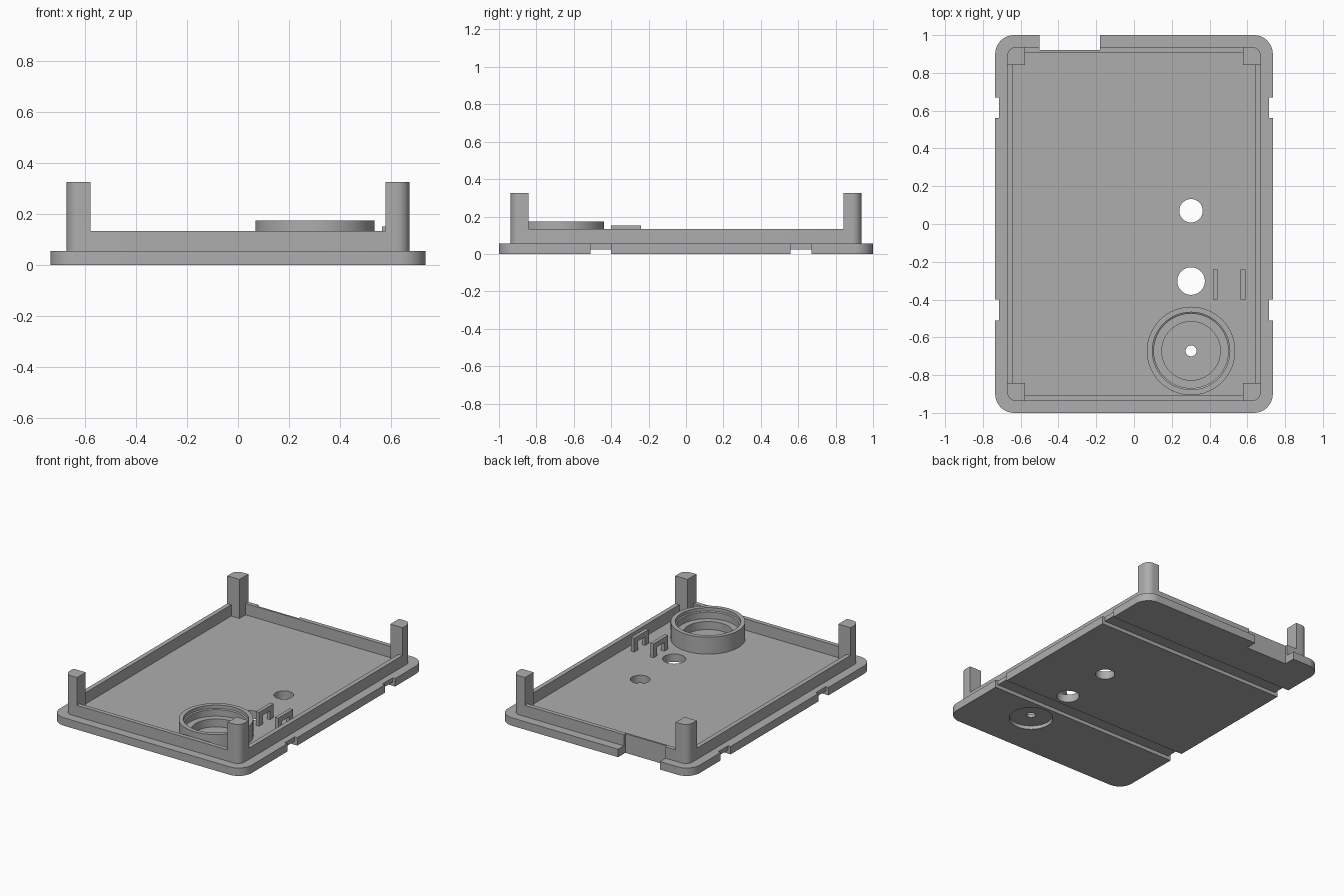
import bpy, bmesh, math

cube = bpy.data.objects.get("Cube")
if cube:
    bpy.data.objects.remove(cube, do_unlink=True)

grey = bpy.data.materials.new("plain_grey")
grey.use_nodes = True
grey.diffuse_color = (0.42, 0.42, 0.42, 1)
grey.node_tree.nodes["Principled BSDF"].inputs["Base Color"].default_value = (0.42, 0.42, 0.42, 1)


def finish(name, bm):
    bmesh.ops.recalc_face_normals(bm, faces=bm.faces)
    mesh = bpy.data.meshes.new(name)
    bm.to_mesh(mesh)
    bm.free()
    mesh.materials.append(grey)
    obj = bpy.data.objects.new(name, mesh)
    bpy.context.collection.objects.link(obj)
    return obj


def prism(name, points, z0, z1):
    """Extrude an outline in x, y from z0 to z1."""
    bm = bmesh.new()
    face = bm.faces.new([bm.verts.new((x, y, z0)) for x, y in points])
    top = bmesh.ops.extrude_face_region(bm, geom=[face])["geom"]
    bmesh.ops.translate(bm, vec=(0, 0, z1 - z0),
                        verts=[v for v in top if isinstance(v, bmesh.types.BMVert)])
    return finish(name, bm)


def box(name, x0, x1, y0, y1, z0, z1):
    return prism(name, [(x0, y0), (x1, y0), (x1, y1), (x0, y1)], z0, z1)


def circle(x, y, r, n=64):
    return [(x + r * math.cos(math.tau * i / n), y + r * math.sin(math.tau * i / n))
            for i in range(n)]


def arc(cx, cy, r, start, n=10):
    return [(cx + r * math.cos(start + math.pi / 2 * i / n),
             cy + r * math.sin(start + math.pi / 2 * i / n)) for i in range(n + 1)]


def rounded_rect(hx, hy, r):
    points = []
    for k, (sx, sy) in enumerate([(1, 1), (-1, 1), (-1, -1), (1, -1)]):
        points += arc(sx * (hx - r), sy * (hy - r), r, k * math.pi / 2)
    return points


def cut(obj, cutter):
    mod = obj.modifiers.new("cut", 'BOOLEAN')
    mod.operation = 'DIFFERENCE'
    mod.solver = 'EXACT'
    mod.object = cutter
    cutter.hide_render = True
    bpy.context.view_layer.objects.active = obj
    bpy.ops.object.modifier_apply(modifier=mod.name)
    bpy.data.objects.remove(cutter, do_unlink=True)


def lathe(name, profile, cx, cy, n=64):
    """Revolve a closed r, z profile about a vertical axis."""
    bm = bmesh.new()
    rings = [[bm.verts.new((x, y, z)) for x, y in circle(cx, cy, r, n)] for r, z in profile]
    for a, b in zip(rings, rings[1:] + rings[:1]):
        for i in range(n):
            j = (i + 1) % n
            bm.faces.new((a[i], a[j], b[j], b[i]))
    return finish(name, bm)


FLOOR, RIM, POST = 0.055, 0.133, 0.325
CX, CY = 0.302, -0.672
parts = []

# Base plate with rounded corners
plate = prism("base_plate", rounded_rect(0.735, 1, 0.1), 0, FLOOR)
parts.append(plate)

# Strap grooves under the plate and notches in its sides
for y0, y1 in [(-0.51, -0.4), (0.56, 0.67)]:
    cut(plate, box("groove", -0.9, 0.9, y0, y1, -0.1, 0.025))
    cut(plate, box("right_notch", -0.9, -0.715, y0, y1, -0.1, 0.2))
    cut(plate, box("left_notch", 0.715, 0.9, y0, y1, -0.1, 0.2))

# Round holes, socket bore and shallow pit underneath
for x, y, r, z0, z1 in [(0.302, 0.07, 0.062, -0.1, 0.2),
                        (0.302, -0.302, 0.073, -0.1, 0.2),
                        (CX, CY, 0.155, 0.045, 0.2),
                        (CX, CY, 0.14, -0.1, 0.025),
                        (CX, CY, 0.029, -0.1, 0.2)]:
    cut(plate, prism("bore", circle(x, y, r), z0, z1))

# Low perimeter wall
wall = prism("perimeter_wall", rounded_rect(0.672, 0.938, 0.05), FLOOR, RIM)
cut(wall, box("wall_inside", -0.641, 0.641, -0.908, 0.908, 0, 0.3))
parts.append(wall)

# Connector cutout at the back, through plate edge and outer wall skin
for obj in (plate, wall):
    cut(obj, box("connector_cutout", -0.5, -0.18, 0.921, 1.1, -0.1, 0.3))

# Corner posts with rounded outer corners
post = [(0.578, 0.842), (0.672, 0.842)] + arc(0.622, 0.888, 0.05, 0) + [(0.578, 0.938)]
for sx, side in ((1, "left"), (-1, "right")):
    for sy, end in ((1, "back"), (-1, "front")):
        parts.append(prism(f"{end}_{side}_post", [(sx * x, sy * y) for x, y in post],
                           FLOOR, POST))

# Stepped round socket
parts.append(lathe("round_socket", [
    (0.234, FLOOR), (0.234, 0.173), (0.205, 0.173), (0.205, 0.15),
    (0.197, 0.145), (0.197, 0.1), (0.155, 0.1), (0.155, FLOOR)], CX, CY))

# Pair of bridge-shaped clips
for name, x in (("inner_clip", 0.417), ("outer_clip", 0.565)):
    clip = box(name, x, x + 0.025, -0.4, -0.24, FLOOR, 0.151)
    cut(clip, box("clip_gap", x - 0.1, x + 0.1, -0.36, -0.28, 0, 0.115))
    parts.append(clip)

# Smooth curved faces, keep hard edges
bpy.ops.object.select_all(action='DESELECT')
for obj in parts:
    obj.select_set(True)
bpy.context.view_layer.objects.active = plate
bpy.ops.object.shade_smooth_by_angle(angle=math.radians(30))
